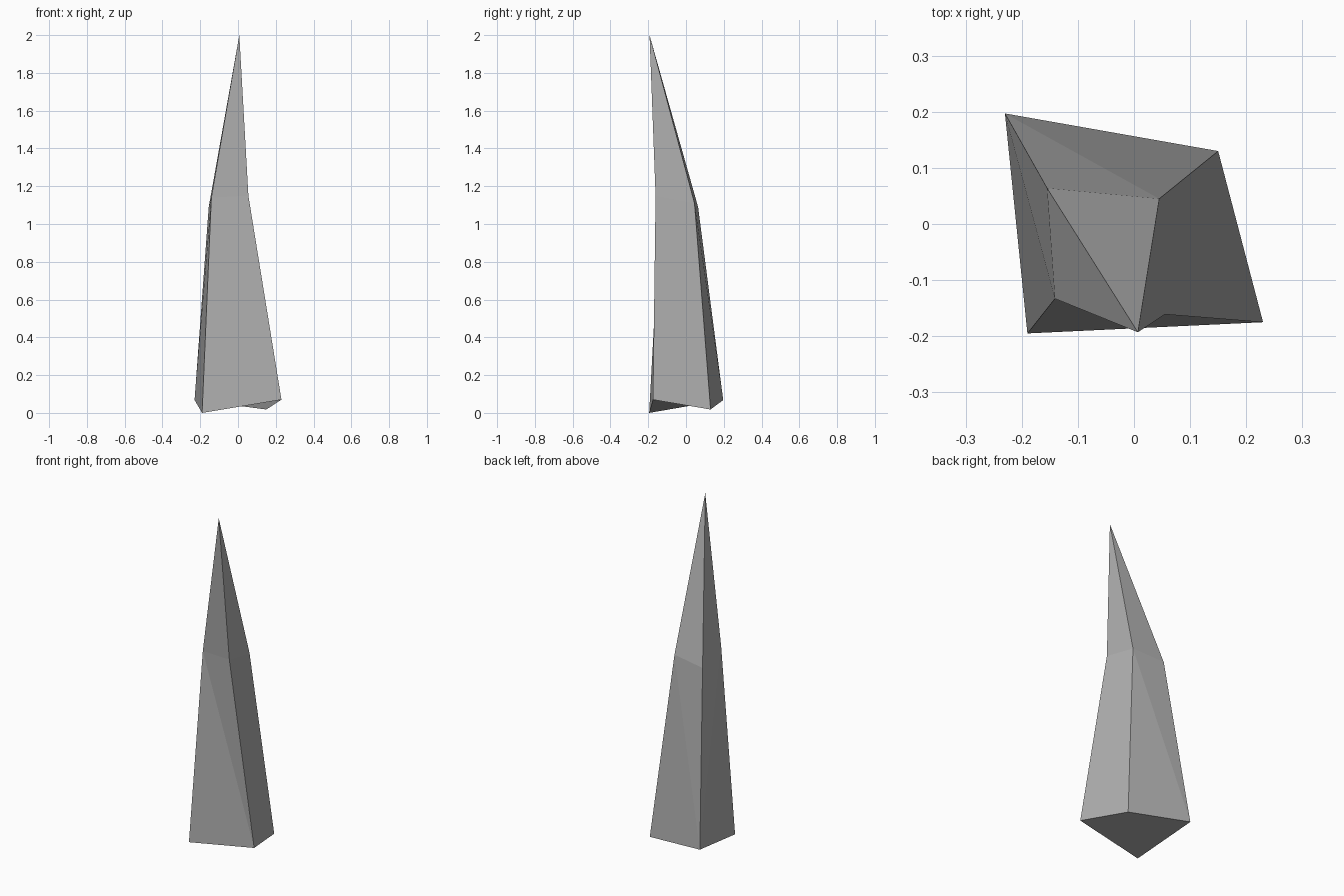
import bpy, bmesh

if "Cube" in bpy.data.objects:
    bpy.data.objects.remove(bpy.data.objects["Cube"])

# Cross-sections of the crooked spike, counter-clockwise from front left
base = [(-0.19, -0.195, 0.0), (0.23, -0.175, 0.07), (0.15, 0.13, 0.018), (-0.23, 0.197, 0.068)]
waist = [(-0.141, -0.133, 1.14), (0.055, -0.161, 1.15), (0.045, 0.045, 1.11), (-0.155, 0.064, 1.09)]
tip_point = (0.007, -0.193, 2.0)

bm = bmesh.new()
low = [bm.verts.new(p) for p in base]
mid = [bm.verts.new(p) for p in waist]
tip = bm.verts.new(tip_point)

# Four tapering sides, each folded on a diagonal and closed by a triangle at the tip
for i in range(4):
    j = (i + 1) % 4
    if i in (0, 2):
        bm.faces.new((low[i], low[j], mid[i]))
        bm.faces.new((low[j], mid[j], mid[i]))
    elif i == 1:
        bm.faces.new((low[i], low[j], mid[j], mid[i]))
    else:
        bm.faces.new((low[i], low[j], mid[j]))
        bm.faces.new((low[i], mid[j], mid[i]))
    bm.faces.new((mid[i], mid[j], tip))

# Underside, one bent four-sided face
bm.faces.new((low[1], low[0], low[3], low[2]))
bmesh.ops.recalc_face_normals(bm, faces=bm.faces)

mesh = bpy.data.meshes.new("spike")
bm.to_mesh(mesh)
bm.free()
spike = bpy.data.objects.new("spike", mesh)
bpy.context.collection.objects.link(spike)

# Dark stone grey
stone = bpy.data.materials.new("dark_grey")
stone.diffuse_color = (0.43, 0.43, 0.43, 1)
stone.use_nodes = True
stone.node_tree.nodes["Principled BSDF"].inputs["Base Color"].default_value = stone.diffuse_color
mesh.materials.append(stone)
